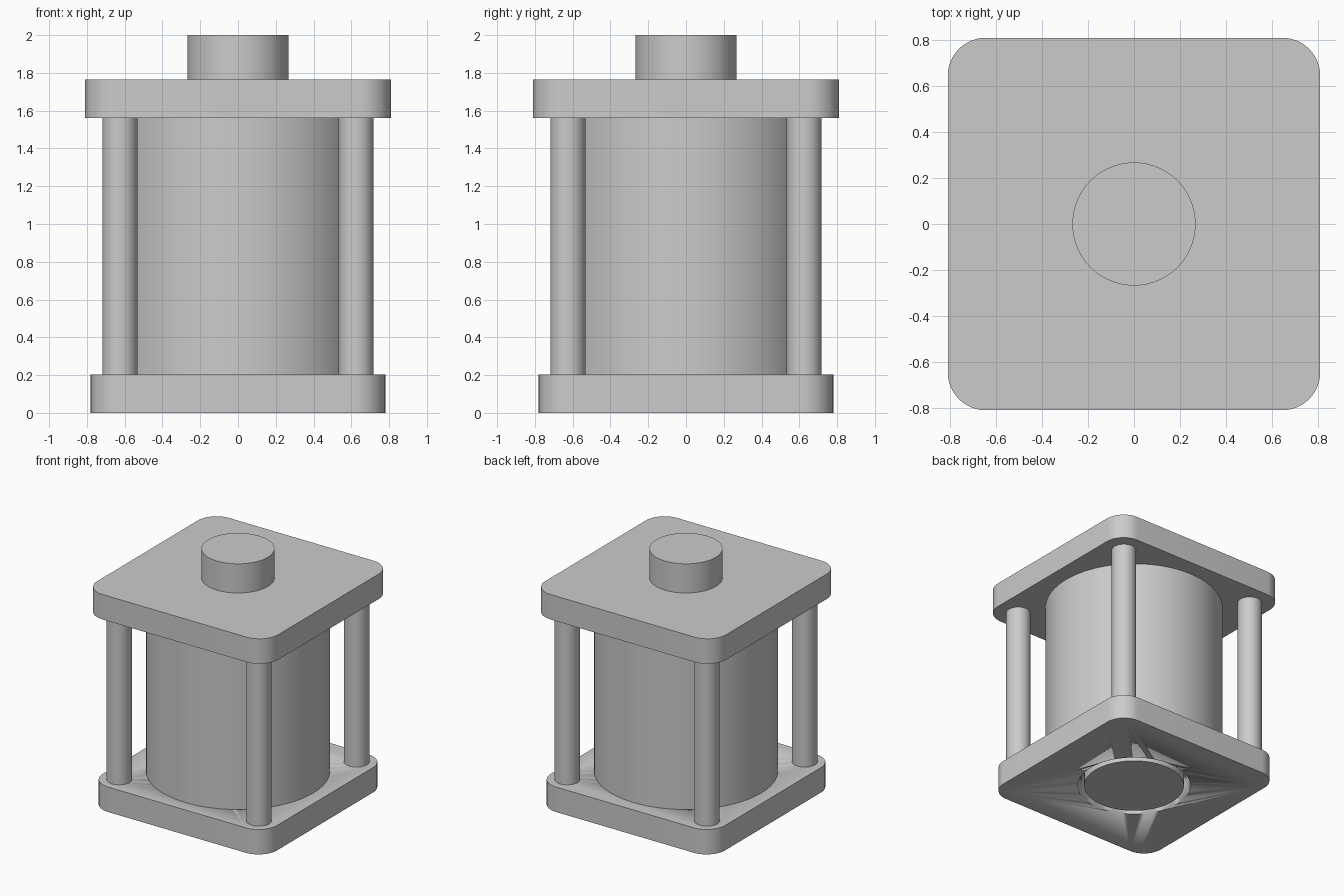
import bpy
import bmesh

cube = bpy.data.objects.get("Cube")
if cube:
    bpy.data.objects.remove(cube, do_unlink=True)

GREY = (0.6, 0.6, 0.6, 1.0)
steel = bpy.data.materials.new("plain grey")
steel.use_nodes = True
steel.diffuse_color = GREY
steel.node_tree.nodes["Principled BSDF"].inputs["Base Color"].default_value = GREY


def finish(obj, name):
    """Name a part, colour it and smooth its curved sides."""
    obj.name = name
    obj.data.name = name
    obj.data.materials.clear()
    obj.data.materials.append(steel)
    bpy.ops.object.select_all(action="DESELECT")
    obj.select_set(True)
    bpy.context.view_layer.objects.active = obj
    bpy.ops.object.shade_smooth_by_angle(angle=0.5)
    return obj


def cylinder(name, radius, bottom, top, x=0, y=0, sides=64):
    bpy.ops.mesh.primitive_cylinder_add(
        vertices=sides, radius=radius, depth=top - bottom,
        location=(x, y, (bottom + top) / 2))
    return finish(bpy.context.object, name)


def rounded_plate(name, half, bottom, top, corner):
    """Square plate with its four upright edges rounded."""
    bpy.ops.mesh.primitive_cube_add(size=1, location=(0, 0, (bottom + top) / 2))
    obj = bpy.context.object
    bm = bmesh.new()
    bm.from_mesh(obj.data)
    bmesh.ops.scale(bm, vec=(2 * half, 2 * half, top - bottom), verts=bm.verts)
    upright = [e for e in bm.edges
               if abs(e.verts[0].co.z - e.verts[1].co.z) > 0.01]
    bmesh.ops.bevel(bm, geom=upright, offset=corner, segments=12,
                    profile=0.5, affect="EDGES")
    bm.to_mesh(obj.data)
    bm.free()
    return finish(obj, name)


BASE_TOP, CAP_BOTTOM, CAP_TOP = 0.202, 1.562, 1.764

# Base plate with a round bore
base = rounded_plate("base_plate", 0.78, 0, BASE_TOP, 0.165)
cutter = cylinder("bore_cutter", 0.43, -0.1, BASE_TOP + 0.1)
cutter.hide_render = True
bore = base.modifiers.new("bore", "BOOLEAN")
bore.operation = "DIFFERENCE"
bore.solver = "EXACT"
bore.object = cutter
bpy.context.view_layer.objects.active = base
bpy.ops.object.modifier_apply(modifier=bore.name)
bpy.data.objects.remove(cutter, do_unlink=True)

# Plug sitting in the bore, leaving a ring-shaped gap
cylinder("bore_plug", 0.38, 0, BASE_TOP)

# Main barrel, top plate and the stub above it
cylinder("barrel", 0.675, BASE_TOP, CAP_BOTTOM, sides=96)
rounded_plate("top_plate", 0.81, CAP_BOTTOM, CAP_TOP, 0.165)
cylinder("top_stub", 0.268, CAP_TOP, 2.0)

# Four tie rods
for side, sx in (("left", 1), ("right", -1)):
    for end, sy in (("front", -1), ("back", 1)):
        cylinder(f"{end}_{side}_rod", 0.093, BASE_TOP, CAP_BOTTOM,
                 sx * 0.625, sy * 0.625, sides=32)
